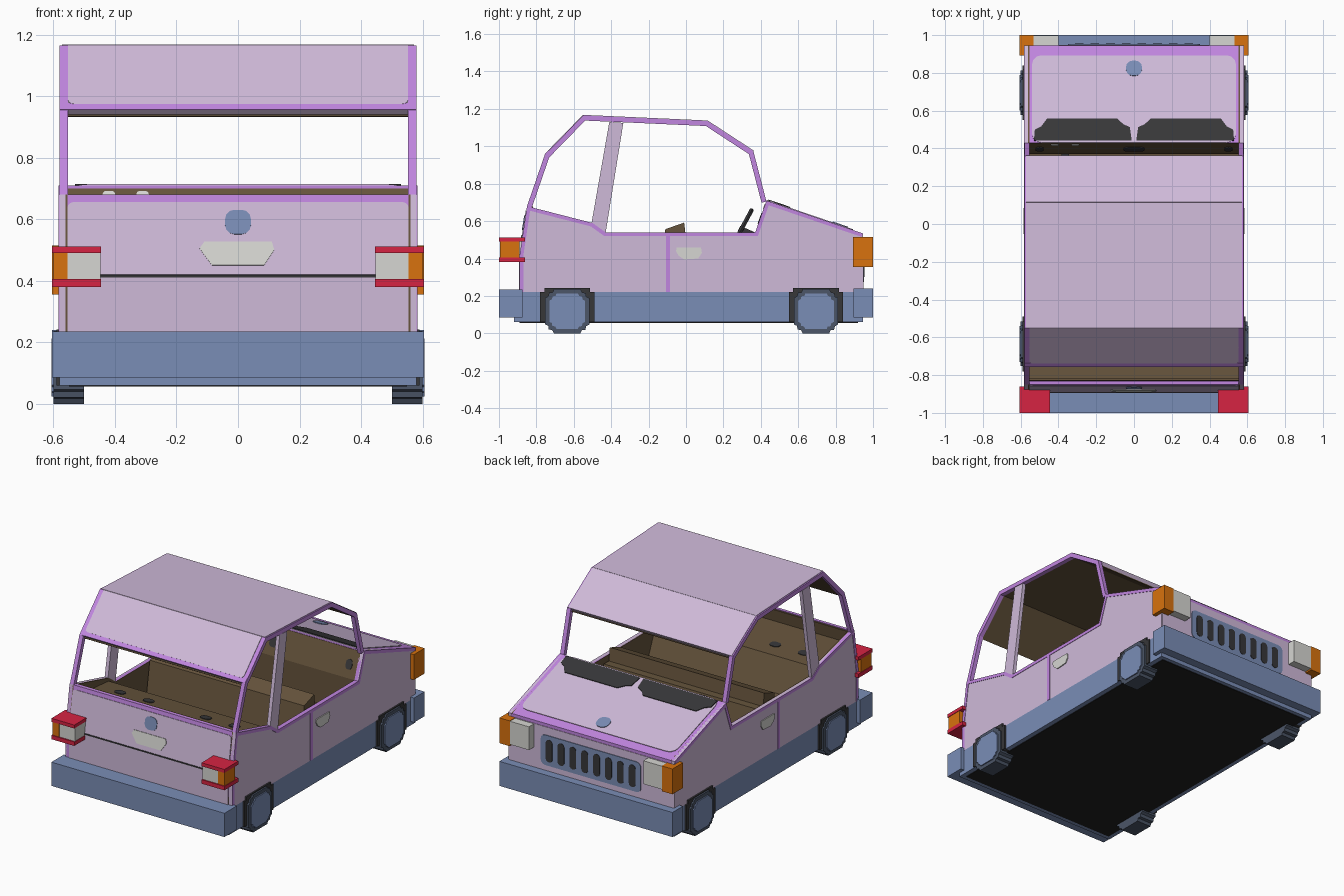
import bpy, bmesh, math
from mathutils import Vector

cube = bpy.data.objects.get("Cube")
if cube:
    bpy.data.objects.remove(cube, do_unlink=True)


def material(name, r, g, b):
    lin = [((c / 255 + 0.055) / 1.055) ** 2.4 if c > 10 else c / 255 / 12.92 for c in (r, g, b)]
    m = bpy.data.materials.new(name)
    m.use_nodes = True
    m.diffuse_color = (*lin, 1)
    m.node_tree.nodes["Principled BSDF"].inputs["Base Color"].default_value = (*lin, 1)
    return m


PINK = material("pale lilac", 207, 186, 217)
PURPLE = material("purple trim", 193, 134, 224)
BLUE = material("slate blue", 122, 141, 182)
TYRE = material("dark slate", 76, 86, 104)
BLACK = material("charcoal", 55, 55, 57)
ORANGE = material("orange lens", 216, 114, 14)
RED = material("red lens", 214, 36, 66)
GREY = material("light grey", 214, 214, 210)
BROWN = material("brown interior", 102, 84, 60)
UNDER = material("underbody black", 32, 32, 32)


def extrude(name, pts, offset, mat):
    """Solid from a flat 3D outline swept along an offset."""
    bm = bmesh.new()
    off = Vector(offset)
    a = [bm.verts.new(p) for p in pts]
    b = [bm.verts.new(Vector(p) + off) for p in pts]
    n = len(pts)
    bm.faces.new(a)
    bm.faces.new(b[::-1])
    for i in range(n):
        bm.faces.new((a[i], b[i], b[(i + 1) % n], a[(i + 1) % n]))
    bmesh.ops.recalc_face_normals(bm, faces=bm.faces)
    me = bpy.data.meshes.new(name)
    bm.to_mesh(me)
    bm.free()
    me.materials.append(mat)
    ob = bpy.data.objects.new(name, me)
    bpy.context.collection.objects.link(ob)
    return ob


def prism(name, yz, x0, x1, mat):
    return extrude(name, [(x0, y, z) for y, z in yz], (x1 - x0, 0, 0), mat)


def box(name, x0, x1, y0, y1, z0, z1, mat):
    return prism(name, [(y0, z0), (y1, z0), (y1, z1), (y0, z1)], x0, x1, mat)


def plate(name, uv, origin, u, v, mat, t=0.004):
    """Thin plate lying on a surface, raised along u x v."""
    u, v, o = Vector(u).normalized(), Vector(v).normalized(), Vector(origin)
    return extrude(name, [o + u * a + v * b for a, b in uv], u.cross(v) * t, mat)


def rounded(u0, u1, v0, v1, r, steps=3):
    """Rectangle outline with rounded corners."""
    out = []
    for i, (cx, cy) in enumerate([(u1 - r, v1 - r), (u0 + r, v1 - r), (u0 + r, v0 + r), (u1 - r, v0 + r)]):
        for k in range(steps + 1):
            a = math.pi / 2 * (i + k / steps)
            out.append((cx + r * math.cos(a), cy + r * math.sin(a)))
    return out


def strip(name, path, w, x0, x1, mat):
    """Bar following a yz path, with width w to its right."""
    pts = [Vector(p) for p in path]
    inner = []
    for i, p in enumerate(pts):
        ns = []
        for a, b in ((i - 1, i), (i, i + 1)):
            if a >= 0 and b < len(pts):
                d = (pts[b] - pts[a]).normalized()
                ns.append(Vector((d.y, -d.x)))
        m = sum(ns, Vector((0, 0))).normalized()
        inner.append(p + m * w / max(m.dot(ns[0]), 0.5))
    return prism(name, [tuple(p) for p in pts + inner[::-1]], x0, x1, mat)


X, Z = (1, 0, 0), (0, 0, 1)
top_line = [(-.89, .22), (-.89, .415), (-.85, .68), (-.5, .59), (-.43, .54), (.37, .54),
            (.43, .71), (.9, .55), (.945, .535)]
roof = [(-.85, .68), (-.755, .955), (-.55, 1.165), (.115, 1.135), (.36, .975), (.43, .705)]

# Lower body, underside and bumpers
box("sill", -.58, .58, -.92, .945, .06, .22, BLUE)
box("underbody", -.55, .55, -.89, .92, .056, .062, UNDER)
box("tail_bumper", -.605, .605, -1, -.875, .085, .235, BLUE)
box("nose_bumper", -.605, .605, .895, 1, .085, .24, BLUE)

for s, side in ((1, "left"), (-1, "right")):
    # Side walls, linings and trim
    prism(f"{side}_wall", top_line + [(.945, .22)], s * .56, s * .58, PINK)
    prism(f"{side}_lining", top_line + [(.945, .22)], s * .554, s * .56, BROWN)
    strip(f"{side}_edge_trim", top_line, .02, s * .555, s * .583, PURPLE)
    strip(f"{side}_roof_frame", roof, .027, s * .553, s * .58, PURPLE)
    prism(f"{side}_pillar", [(-.505, .59), (-.43, .535), (-.335, 1.125), (-.41, 1.13)],
          s * .556, s * .579, PINK)
    u = (0, s, 0)
    o = (s * .58, 0, 0)
    plate(f"{side}_door_seam", [(s * -.107, .22), (s * -.085, .22), (s * -.085, .53), (s * -.107, .53)],
          o, u, Z, PURPLE, .003)
    grip = [(-.05, .46), (.08, .46), (.085, .43), (.065, .4), (-.01, .395), (-.04, .415), (-.053, .44)]
    plate(f"{side}_door_handle", [(s * a, b) for a, b in grip], o, u, Z, GREY, .006)

    # Wheels with arches
    for y, end in ((-.635, "rear"), (.695, "front")):
        box(f"{side}_{end}_arch", s * .5, s * .59, y - .145, y + .145, .06, .22, BLACK)
        box(f"{side}_{end}_arch_top", s * .5, s * .59, y - .122, y + .122, .21, .242, BLACK)
        for part, h, x0, x1, mat in (("tyre", .118, .5, .6, TYRE), ("hub", .095, .58, .607, BLUE)):
            outline = []
            for k in range(4):
                c, q = [(1, 0), (0, 1), (-1, 0), (0, -1)][k]
                for a, b in ((h, -.6 * h), (h, .6 * h), (.86 * h, .66 * h), (.84 * h, .82 * h), (.68 * h, .86 * h)):
                    outline.append((y + a * c - b * q, .118 + a * q + b * c))
            prism(f"{side}_{end}_{part}", outline, s * x0, s * x1, mat)

    # Tail lamps and nose lamps
    box(f"{side}_tail_lamp_top", s * .445, s * .605, -1, -.86, .49, .512, RED)
    box(f"{side}_tail_lamp_bottom", s * .445, s * .605, -1, -.86, .38, .405, RED)
    box(f"{side}_tail_lamp_inner", s * .447, s * .555, -.992, -.86, .405, .49, GREY)
    box(f"{side}_tail_lamp_outer", s * .555, s * .602, -.994, -.89, .405, .49, ORANGE)
    box(f"{side}_headlamp", s * .4, s * .532, .93, .998, .365, .512, GREY)
    box(f"{side}_turn_lamp", s * .532, s * .605, .893, 1, .355, .515, ORANGE)

# Tailgate with its panels
prism("tailgate", [(-.89, .22), (-.89, .415), (-.85, .68), (-.83, .68), (-.87, .415), (-.87, .22)],
      -.56, .56, PURPLE)
tail_o, tail_v = (0, -.89, .415), (0, .04, .265)
plate("tailgate_panel", rounded(-.555, .555, .004, .243, .02), tail_o, X, tail_v, PINK)
plate("lower_tail_panel", [(-.555, .22), (.555, .22), (.555, .412), (-.555, .412)], (0, -.89, 0), X, Z, PINK)
box("tailgate_gap", -.45, .45, -.896, -.88, .411, .419, BLACK)
plate("number_plate", [(-.085, .035), (.085, .035), (.118, .085), (.11, .112), (-.11, .112), (-.125, .09)],
      tail_o, X, tail_v, GREY, .008)
plate("tail_badge", rounded(-.042, .042, .137, .217, .03), tail_o, X, tail_v, BLUE, .008)

# Bonnet and nose
prism("bonnet", [(.43, .71), (.9, .55), (.945, .535), (.945, .22), (.925, .22), (.925, .51), (.43, .68)],
      -.565, .565, PURPLE)
hood_o, hood_v = (0, .43, .71), (0, .47, -.16)
plate("bonnet_panel", rounded(-.54, .54, 0, .488, .05), hood_o, X, hood_v, PINK)
for s, side in ((1, "left"), (-1, "right")):
    vent = [(.012, .01), (.53, .01), (.525, .07), (.49, .09), (.46, .133), (.09, .133), (.055, .1), (.022, .085)]
    plate(f"{side}_bonnet_vent", [(s * a, b) for a, b in vent], hood_o, X, hood_v, BLACK, .007 * 1)
    bpy.data.objects[f"{side}_bonnet_vent"].location = (0, .0005, .0015)
plate("bonnet_badge", rounded(-.042, .042, .373, .457, .034), hood_o, X, hood_v, BLUE, .008)
nose_o, nose_u = (0, .945, 0), (-1, 0, 0)
plate("nose_panel", [(-.575, .22), (.575, .22), (.575, .515), (-.575, .515)], nose_o, nose_u, Z, PINK, .003)
plate("grille", rounded(-.35, .35, .275, .465, .03), nose_o, nose_u, Z, BLUE, .007)
for i in range(8):
    c = (i - 3.5) * .083
    plate(f"grille_slot_{i + 1}", rounded(c - .023, c + .023, .3, .44, .02), nose_o, nose_u, Z, BLACK, .0095)

# Roof shell, lining and outer panels
strip("roof_shell", roof[1:5], .02, -.555, .555, PINK)
strip("roof_lining", [(y * .985 - .002, z - .019) for y, z in roof[1:5]], .006, -.553, .553, BROWN)
for i, name in ((1, "rear"), (2, "top"), (3, "windscreen")):
    a, b = Vector((0, *roof[i])), Vector((0, *roof[i + 1]))
    L = (b - a).length
    w, v0 = (.553, .025) if i == 1 else (.572, 0)
    if i == 1:
        plate("rear_roof_trim", [(-.578, 0), (.578, 0), (.578, .03), (-.578, .03)], a, X, b - a, PURPLE, .002)
        shape = rounded(-w, w, v0, L + .02, .02)[8:] + [(w, L), (-w, L)]
    else:
        shape = [(-w, v0), (w, v0), (w, L), (-w, L)]
    plate(f"{name}_roof_panel", shape, a, X, b - a, PINK, .003)

# Interior: floor, dashboard, benches and rear shelf
box("cabin_floor", -.555, .555, -.87, .9, .22, .25, BROWN)
prism("dashboard", [(.37, .25), (.37, .54), (.428, .7), (.44, .7), (.45, .25)], -.555, .555, BROWN)
prism("front_bench", [(-.16, .25), (-.11, .557), (-.01, .592), (.0, .51), (.05, .51), (.08, .38),
                      (.28, .36), (.28, .25)], -.54, .54, BROWN)
prism("rear_bench", [(-.868, .25), (-.868, .415), (-.828, .677), (-.818, .677), (-.83, .6), (-.5, .57),
                     (-.42, .38), (-.25, .36), (-.25, .25)], -.554, .554, BROWN)
for i, x in enumerate((-.4, -.2, .2, .4)):
    plate(f"shelf_speaker_{i + 1}", rounded(x - .035, x + .035, .2, .25, .024), (0, -.83, .6), X,
          (0, .33, -.03), BLACK)
dash_o, dash_v = (0, .37, .54), (0, .058, .16)
for i, x in enumerate((-.42, -.31)):
    plate(f"gauge_{i + 1}", rounded(x - .02, x + .02, .135, .16, .01), dash_o, X, dash_v, GREY)
for i, x in enumerate((-.5, 0, .5)):
    w = .055 if x == 0 else .022
    plate(f"dash_vent_{i + 1}", rounded(x - w, x + w, .05, .11, .02), dash_o, X, dash_v, BLACK)

# Steering wheel and column
tilt = math.radians(61.6)
bpy.ops.mesh.primitive_torus_add(location=(-.365, .295, .555), rotation=(tilt, 0, 0), major_radius=.115,
                                 minor_radius=.013, major_segments=20, minor_segments=6)
wheel = bpy.context.object
wheel.name = "steering_wheel"
wheel.data.materials.append(BLACK)
strip("steering_column", [(.29, .575), (.39, .53)], .03, -.385, -.345, BLACK)
box("steering_spoke", -.475, -.255, .29, .31, .55, .57, BLACK)
